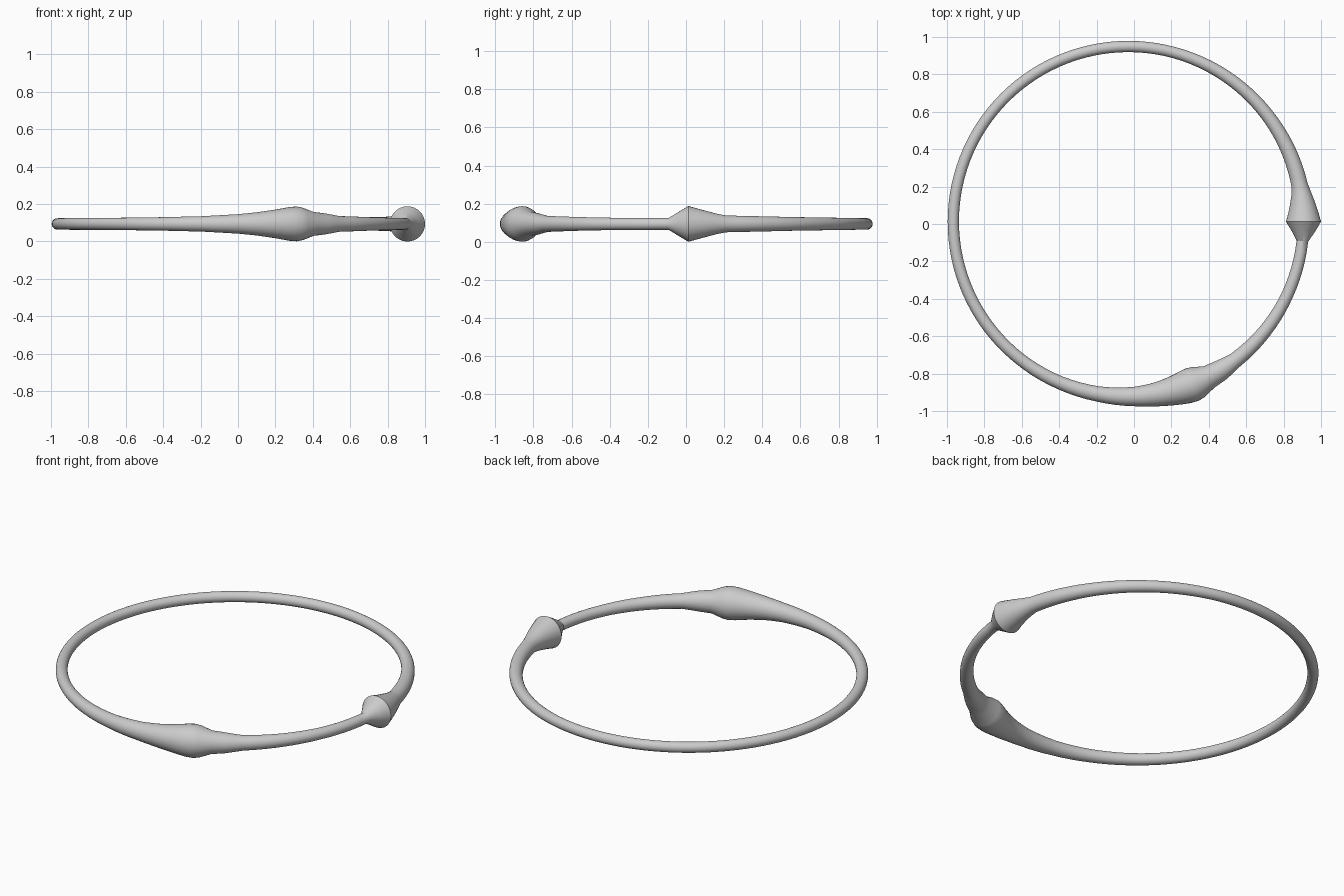
import bpy
import bmesh
from math import sin, cos, pi, radians

cube = bpy.data.objects.get("Cube")
if cube:
    bpy.data.objects.remove(cube, do_unlink=True)

CENTRE = (-0.03, 0.013, 0.094)
RING_RADIUS = 0.936
SIDES = 32
STEP = 3.0

# Tube thickness round the ring: (angle in degrees, tube radius)
PROFILE = [
    (-180, 0.030), (-128, 0.033), (-113, 0.036), (-100, 0.041),
    (-88, 0.052), (-82, 0.062), (-76, 0.076), (-71, 0.090), (-68.5, 0.093),
    (-66.5, 0.087), (-62.6, 0.064), (-58.4, 0.057), (-52.4, 0.042),
    (-38.6, 0.036), (-25, 0.032), (-6.4, 0.031),
    (0, 0.094), (3, 0.080), (6, 0.067), (9, 0.054), (12, 0.044),
    (35, 0.036), (50, 0.033), (75, 0.030), (180, 0.030),
]


def stations():
    """Profile points with evenly spaced ones added between them."""
    for (a0, r0), (a1, r1) in zip(PROFILE, PROFILE[1:]):
        count = max(1, round((a1 - a0) / STEP))
        for i in range(count):
            t = i / count
            yield radians(a0 + (a1 - a0) * t), r0 + (r1 - r0) * t


def section(bm, angle, radius):
    """One round cross-section, square to the ring."""
    verts = []
    for k in range(SIDES):
        b = 2 * pi * k / SIDES
        reach = RING_RADIUS + radius * cos(b)
        verts.append(bm.verts.new((CENTRE[0] + reach * cos(angle),
                                   CENTRE[1] + reach * sin(angle),
                                   CENTRE[2] + radius * sin(b))))
    return verts


# Closed ring lofted through all sections
bm = bmesh.new()
rings = [section(bm, a, r) for a, r in stations()]
for ring, following in zip(rings, rings[1:] + rings[:1]):
    for k in range(SIDES):
        n = (k + 1) % SIDES
        bm.faces.new((ring[k], following[k], following[n], ring[n]))
bmesh.ops.recalc_face_normals(bm, faces=bm.faces)
mesh = bpy.data.meshes.new("bangle")
bm.to_mesh(mesh)
bm.free()

bangle = bpy.data.objects.new("bangle", mesh)
bpy.context.collection.objects.link(bangle)

# Plain grey metal
grey = bpy.data.materials.new("light_grey")
grey.use_nodes = True
colour = (0.6, 0.6, 0.6, 1.0)
grey.diffuse_color = colour
grey.node_tree.nodes["Principled BSDF"].inputs["Base Color"].default_value = colour
mesh.materials.append(grey)

# Smooth tube with a crisp crest on the flared end
bpy.ops.object.select_all(action="DESELECT")
bangle.select_set(True)
bpy.context.view_layer.objects.active = bangle
bpy.ops.object.shade_smooth_by_angle(angle=radians(30))
